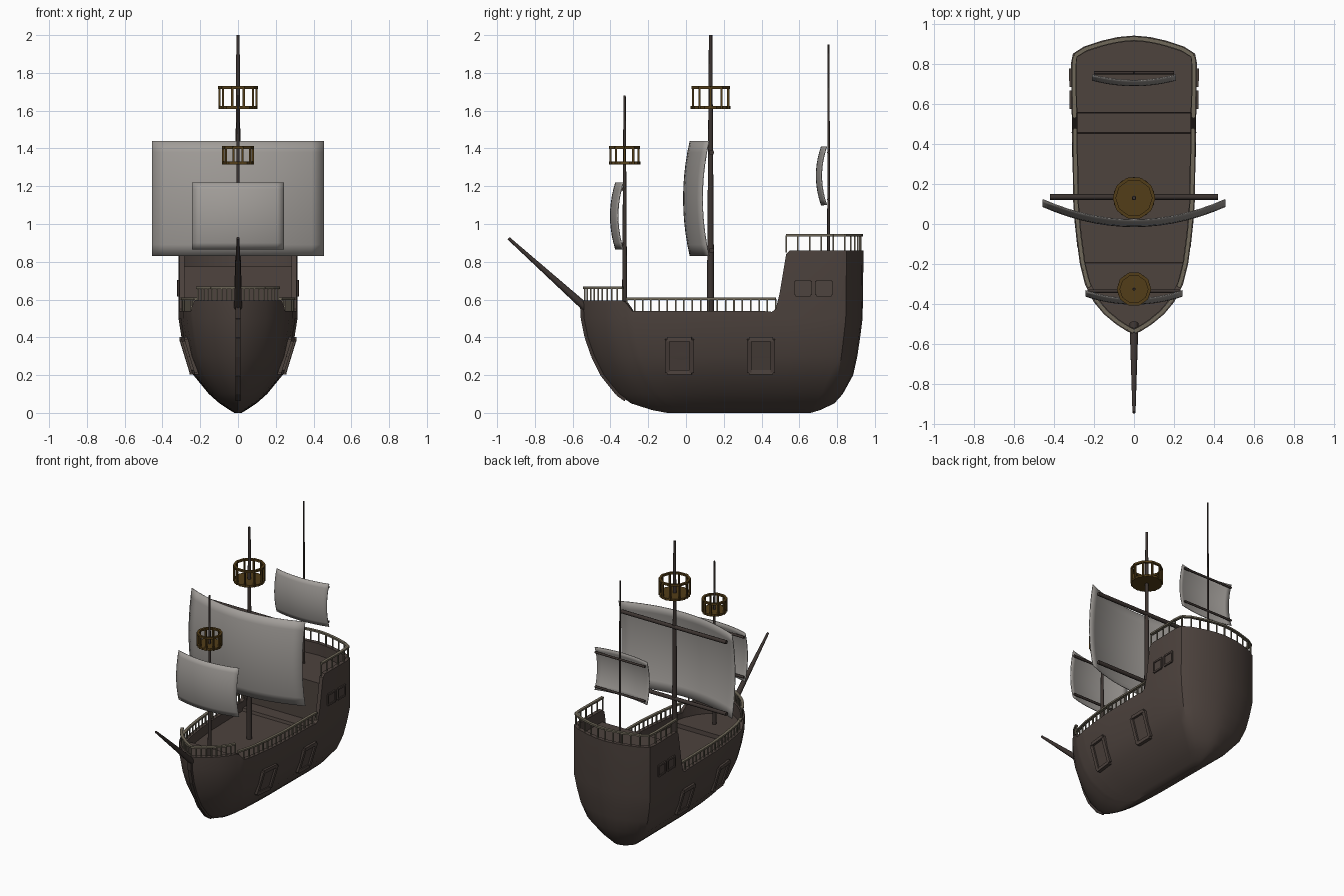
import bpy, bmesh, math
from mathutils import Vector, Matrix

if "Cube" in bpy.data.objects:
    bpy.data.objects.remove(bpy.data.objects["Cube"])


def material(name, rgb):
    m = bpy.data.materials.new(name)
    m.diffuse_color = (*rgb, 1)
    m.use_nodes = True
    m.node_tree.nodes["Principled BSDF"].inputs["Base Color"].default_value = m.diffuse_color
    return m


WOOD = material("hull_wood", (0.075, 0.056, 0.048))
DARK = material("dark_wood", (0.045, 0.034, 0.03))
RAIL = material("rail_wood", (0.16, 0.14, 0.10))
NEST = material("nest_wood", (0.085, 0.047, 0.009))
CLOTH = material("sail_cloth", (0.36, 0.34, 0.32))


def finish(name, bm, mat, smooth=None):
    bmesh.ops.recalc_face_normals(bm, faces=bm.faces)
    me = bpy.data.meshes.new(name)
    bm.to_mesh(me)
    bm.free()
    me.materials.append(mat)
    ob = bpy.data.objects.new(name, me)
    bpy.context.collection.objects.link(ob)
    if smooth:
        bpy.ops.object.select_all(action='DESELECT')
        ob.select_set(True)
        bpy.context.view_layer.objects.active = ob
        bpy.ops.object.shade_smooth_by_angle(angle=math.radians(smooth))
    return ob


def frame(p, q):
    p, q = Vector(p), Vector(q)
    return (p + q) / 2, (q - p).length, q - p


def bar(bm, p, q, w, h):
    c, l, d = frame(p, q)
    m = Matrix.Translation(c) @ d.to_track_quat('Y', 'Z').to_matrix().to_4x4()
    bmesh.ops.create_cube(bm, size=1, matrix=m @ Matrix.Diagonal((w, l, h, 1)))


def pole(bm, p, q, r0, r1, n=10):
    c, l, d = frame(p, q)
    m = Matrix.Translation(c) @ d.to_track_quat('Z', 'Y').to_matrix().to_4x4()
    bmesh.ops.create_cone(bm, cap_ends=True, segments=n, radius1=r0, radius2=r1, depth=l, matrix=m)


def lookup(table, t, col=1):
    if t <= table[0][0]:
        return table[0][col]
    for a, b in zip(table, table[1:]):
        if t <= b[0]:
            return a[col] + (b[col] - a[col]) * (t - a[0]) / (b[0] - a[0])
    return table[-1][col]


# hull tables: plan (y, half width), levels (z, width factor, bow y, stern y), top edge and deck (y, z)
PLAN = [(-.55, 0), (-.535, .035), (-.50, .09), (-.45, .15), (-.39, .20), (-.30, .245), (-.20, .27),
        (-.05, .29), (.1, .303), (.4, .308), (.8, .315), (.85, .305), (.885, .25), (.915, .16), (.933, .08), (.94, 0)]
LEVELS = [(0, .06, -.10, .66), (.015, .14, -.18, .71), (.05, .31, -.29, .785), (.1, .49, -.36, .83),
          (.2, .75, -.44, .885), (.3, .88, -.49, .907), (.4, .95, -.525, .922), (.5, 1, -.545, .935), (.55, 1, -.55, .94)]
TOP = [(-.34, .595), (-.32, .585), (-.285, .54), (.40, .54), (.455, .535), (.475, .55), (.495, .63), (.53, .84), (.55, .86)]
DECK = [(-.20, .50), (-.195, .47), (.45, .47), (.455, .49), (.55, .49), (.556, .775)]


def squeeze(y, z):
    yb, ys = lookup(LEVELS, z, 2), lookup(LEVELS, z, 3)
    return yb + (y + .55) / 1.49 * (ys - yb)


def hull_x(y, z):
    yb, ys = lookup(LEVELS, z, 2), lookup(LEVELS, z, 3)
    return lookup(PLAN, (y - yb) / (ys - yb) * 1.49 - .55) * lookup(LEVELS, z)


ys = sorted({r[0] for r in PLAN + TOP + DECK})
outline = [Vector((lookup(PLAN, y), y)) for y in ys]


def inset(i, d):
    if i in (0, len(outline) - 1):
        return Vector((0, outline[i].y + (d if i == 0 else -d)))
    t = (outline[i + 1] - outline[i - 1]).normalized()
    p = outline[i] + Vector((-t.y, t.x)) * d
    return Vector((max(p.x, 0), p.y))


# hull: half grid from keel over the bulwark to the deck centre, then mirrored
bm = bmesh.new()
cols = []
for i, p in enumerate(outline):
    top, deck, inn = lookup(TOP, p.y), lookup(DECK, p.y), inset(i, .028)
    pts = [(0, squeeze(p.y, 0), 0)]
    pts += [(p.x * l[1], squeeze(p.y, l[0]), l[0]) for l in LEVELS[:-1]]
    pts += [(p.x, p.y, top), (inn.x, inn.y, top), (inn.x, inn.y, deck), (0, inn.y, deck)]
    cols.append([bm.verts.new(v) for v in pts])
for a, b in zip(cols, cols[1:]):
    for k in range(len(a) - 1):
        bm.faces.new((a[k], b[k], b[k + 1], a[k + 1]))
bmesh.ops.remove_doubles(bm, verts=bm.verts, dist=.0005)
bmesh.ops.mirror(bm, geom=bm.verts[:] + bm.edges[:] + bm.faces[:], axis='X', merge_dist=.0005)
bmesh.ops.remove_doubles(bm, verts=bm.verts, dist=.0005)
finish("hull", bm, WOOD, 32)

# stem post along the bow
bm = bmesh.new()
stem = [(0, lookup(LEVELS, z, 2) - .002, z) for z in (.07, .1, .2, .3, .4, .5, .59)]
for p, q in zip(stem, stem[1:]):
    bar(bm, p, q, .026, .02)
finish("stem_post", bm, DARK)


# railings
def resample(path, step):
    dist = [0]
    for a, b in zip(path, path[1:]):
        dist.append(dist[-1] + (b - a).length)
    n = max(1, round(dist[-1] / step))
    rows = [(d, p.x, p.y) for d, p in zip(dist, path)]
    return [(lookup(rows, dist[-1] * k / n, 1), lookup(rows, dist[-1] * k / n, 2)) for k in range(n + 1)]


def railing(name, y0, y1, z0, z1, step):
    bm = bmesh.new()
    half = [inset(i, .014) for i, y in enumerate(ys) if y0 <= y <= y1]
    for s in (1, -1):
        pts = [(x * s, y) for x, y in resample(half, step)]
        for x, y in pts:
            bar(bm, (x, y, z0 - .01), (x, y, z1), .008, .008)
        for a, b in zip(pts, pts[1:]):
            bar(bm, (*a, z1), (*b, z1), .02, .012)
    finish(name, bm, RAIL)


railing("bow_railing", -.56, -.335, .595, .663, .032)
railing("main_railing", -.33, .48, .54, .604, .045)
railing("stern_railing", .525, .95, .86, .94, .06)


# gun ports and cabin windows, framed on the hull surface
def port(name, y0, y1, z0, z1, w):
    for s, side in ((1, "right"), (-1, "left")):
        c = [Vector((s * (hull_x(y, z) + w * .3), y, z)) for y, z in ((y0, z0), (y1, z0), (y1, z1), (y0, z1))]
        bm = bmesh.new()
        for k in range(4):
            bar(bm, c[k], c[(k + 1) % 4], w, w)
        finish(f"{name}_frame_{side}", bm, WOOD)
        bm = bmesh.new()
        bm.faces.new([bm.verts.new(v) for v in c])
        finish(f"{name}_panel_{side}", bm, WOOD)


port("fore_gun_port", -.10, .03, .215, .39, .024)
port("aft_gun_port", .335, .46, .215, .39, .024)
port("fore_window", .58, .66, .623, .697, .012)
port("aft_window", .69, .77, .623, .697, .012)

# masts and bowsprit
for name, p, q, r0, r1 in (("main_mast", (0, .13, .46), (0, .13, 2), .02, .009),
                           ("fore_mast", (0, -.325, .48), (0, -.325, 1.68), .014, .006),
                           ("rear_mast", (0, .755, .77), (0, .755, 1.95), .008, .005),
                           ("bowsprit", (0, -.50, .53), (0, -.94, .925), .023, .008)):
    bm = bmesh.new()
    pole(bm, p, q, r0, r1)
    finish(name, bm, DARK, 40)


# crow's nests
def nest(name, y, z0, z1, r):
    bm = bmesh.new()
    ring = [(r * .94 * math.cos(a), y + r * .94 * math.sin(a)) for a in (math.tau * k / 10 for k in range(10))]
    pole(bm, (0, y, z0), (0, y, z0 + .016), r, r)
    for k in range(10):
        a, b = ring[k], ring[(k + 1) % 10]
        bar(bm, (*a, z0), (*a, z1 - .005), .011, .011)
        bar(bm, (*a, z1 - .007), (*b, z1 - .007), .016, .014)
    finish(name, bm, NEST)


nest("main_lookout", .13, 1.61, 1.73, .105)
nest("fore_lookout", -.325, 1.315, 1.412, .083)


# billowing sails with two yards each
def sail(name, hw, z0, z1, edge, across, up, yard_y, yard_hw, r):
    bm = bmesh.new()
    bmesh.ops.create_grid(bm, x_segments=14, y_segments=10, size=1)
    for v in bm.verts:
        u, t = v.co.x, v.co.y
        v.co = (u * hw, edge - across * (1 - u * u) - up * (1 - t * t), z0 + (t + 1) / 2 * (z1 - z0))
    ob = finish(name + "_sail", bm, CLOTH, 40)
    mod = ob.modifiers.new("thickness", 'SOLIDIFY')
    mod.thickness, mod.offset = .005, 0
    bm = bmesh.new()
    for z in (z0 + .03, z1 - .05 * (z1 - z0) / .5):
        pole(bm, (-yard_hw, yard_y, z), (yard_hw, yard_y, z), r, r, 8)
    finish(name + "_yards", bm, DARK, 50)


sail("main", .455, .83, 1.44, .122, .10, .035, .135, .42, .014)
sail("fore", .242, .865, 1.22, -.332, .04, .028, -.335, .232, .009)
sail("rear", .21, 1.10, 1.41, .745, .028, .027, .755, .20, .008)
